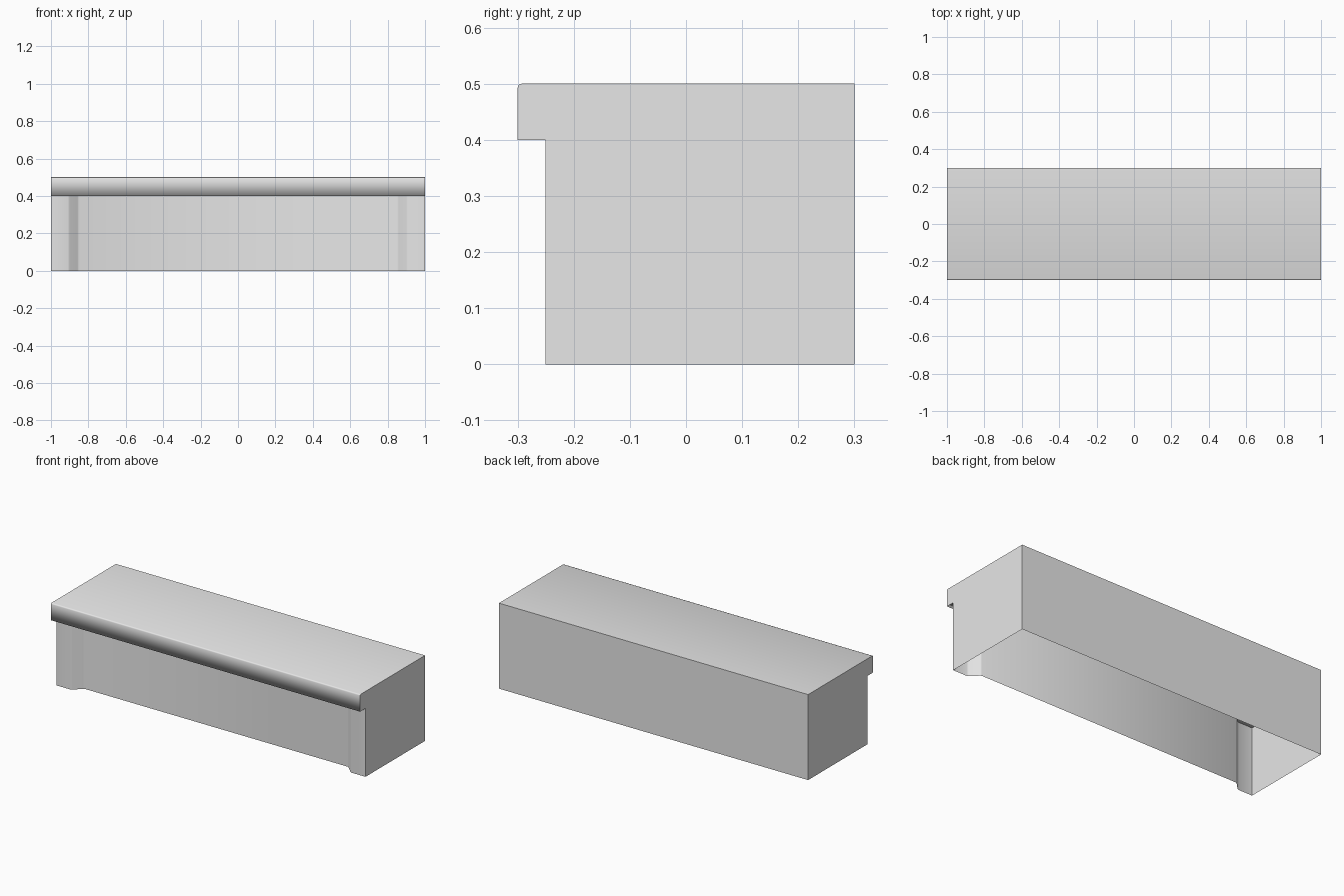
import bpy
from mathutils import Vector

cube = bpy.data.objects.get("Cube")
if cube:
    bpy.data.objects.remove(cube, do_unlink=True)

GREY = (0.8, 0.8, 0.8, 1.0)
mat = bpy.data.materials.new("light_grey")
mat.use_nodes = True
mat.diffuse_color = GREY
mat.node_tree.nodes["Principled BSDF"].inputs["Base Color"].default_value = GREY


def add_part(name, verts, faces, smooth=False):
    mesh = bpy.data.meshes.new(name)
    mesh.from_pydata(verts, [], faces)
    mesh.materials.append(mat)
    mesh.polygons.foreach_set("use_smooth", [smooth] * len(faces))
    obj = bpy.data.objects.new(name, mesh)
    bpy.context.collection.objects.link(obj)
    return obj


def sweep(name, path, offset, smooth=False):
    """Sheet made by sweeping an open path along one offset."""
    n = len(path)
    verts = [Vector(p) for p in path]
    verts += [v + Vector(offset) for v in verts]
    faces = [(i, i + 1, n + i + 1, n + i) for i in range(n - 1)]
    return add_part(name, verts, faces, smooth)


BACK, NOSE, FRONT, RECESS = 0.3, -0.3, -0.25, -0.2
TOP, LIP = 0.5, 0.4

# Rounded nose of the top, from the top surface down to the lip
nose = [(NOSE + 0.007, TOP), (NOSE + 0.002, TOP - 0.002),
        (NOSE, TOP - 0.007), (NOSE, LIP)]

# Top with overhanging nose and soffit
cover = [(BACK, TOP)] + nose + [(RECESS, LIP)]
sweep("top_cover", [(-1, y, z) for y, z in cover], (2, 0, 0), smooth=True)

# Front wall, recessed between two end posts with softened slopes
half = [(1, FRONT), (0.91, FRONT), (0.9, FRONT + 0.004),
        (0.858, RECESS - 0.004), (0.85, RECESS)]
front = [(-x, y, 0) for x, y in half] + [(x, y, 0) for x, y in reversed(half)]
sweep("front_wall", front, (0, 0, LIP), smooth=True)

# Back wall; the underside stays open
sweep("back_wall", [(1, BACK, 0), (-1, BACK, 0)], (0, 0, TOP))

# End walls
outline = [(BACK, 0), (BACK, TOP)] + nose + [(FRONT, LIP), (FRONT, 0)]
for name, x in (("left_end", 1), ("right_end", -1)):
    order = outline if x > 0 else outline[::-1]
    add_part(name, [(x, y, z) for y, z in order], [tuple(range(len(order)))])
